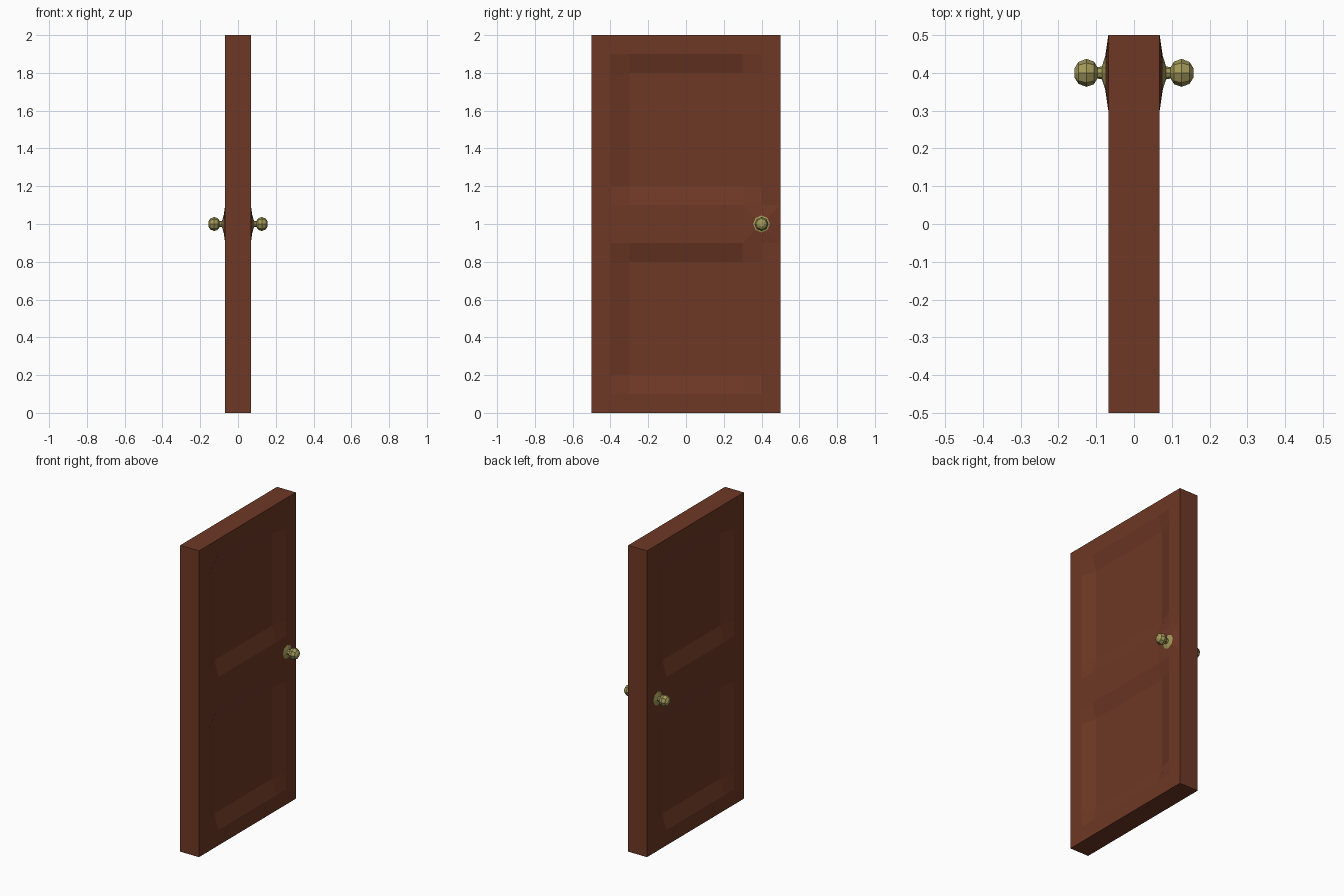
import bpy, bmesh, math

if "Cube" in bpy.data.objects:
    bpy.data.objects.remove(bpy.data.objects["Cube"])

T = 0.068          # half thickness of the door
DEPTH = 0.03       # panel recess
KY, KZ = 0.4, 1.0  # knob position


def material(name, rgb):
    m = bpy.data.materials.new(name)
    m.diffuse_color = (*rgb, 1)
    m.use_nodes = True
    m.node_tree.nodes["Principled BSDF"].inputs["Base Color"].default_value = m.diffuse_color
    return m


wood = material("brown wood", (0.156, 0.04, 0.019))
brass = material("dull brass", (0.36, 0.315, 0.10))


def finish(bm, name, mat):
    bmesh.ops.recalc_face_normals(bm, faces=bm.faces)
    me = bpy.data.meshes.new(name)
    bm.to_mesh(me)
    bm.free()
    me.materials.append(mat)
    ob = bpy.data.objects.new(name, me)
    bpy.context.collection.objects.link(ob)
    return ob


def bridge(bm, a, b):
    n = len(a)
    for i in range(n):
        bm.faces.new((a[i], a[(i + 1) % n], b[(i + 1) % n], b[i]))


# Door slab: a grid per side, inner panel points pushed in
ys = [-0.5, -0.4, -0.3, 0.3, 0.4, 0.5]
zs = [0, 0.1, 0.2, 0.8, 0.9, 1.1, 1.2, 1.8, 1.9, 2.0]
bm = bmesh.new()
rims = []
for s in (-1, 1):
    grid = []
    for z in zs:
        row = []
        for y in ys:
            inner = abs(y) <= 0.3 and z in (0.2, 0.8, 1.2, 1.8)
            row.append(bm.verts.new((s * (T - DEPTH * inner), y, z)))
        grid.append(row)
    for j in range(len(zs) - 1):
        for i in range(len(ys) - 1):
            bm.faces.new((grid[j][i], grid[j][i + 1], grid[j + 1][i + 1], grid[j + 1][i]))
    rims.append(grid[0] + [r[-1] for r in grid[1:-1]] + grid[-1][::-1]
                + [r[0] for r in grid[-2:0:-1]])
bridge(bm, *rims)
finish(bm, "door", wood)


def ring(bm, s, x, r):
    return [bm.verts.new((s * x, KY + r * math.cos(k * math.pi / 4),
                          KZ + r * math.sin(k * math.pi / 4))) for k in range(8)]


# Knob profile: flared base, neck, faceted ball (distance out, radius)
profile = [(0.076, 0.045), (0.085, 0.017), (0.097, 0.015), (0.106, 0.030),
           (0.126, 0.037), (0.147, 0.029), (0.157, 0.013)]

for s, side in ((-1, "left"), (1, "right")):
    # Wooden swelling around the knob: square base narrowing to an octagon
    bm = bmesh.new()
    square = [bm.verts.new((s * T, KY + 0.1 * round(math.cos(k * math.pi / 4)),
                            KZ + 0.1 * round(math.sin(k * math.pi / 4)))) for k in range(8)]
    top = ring(bm, s, *profile[0])
    bridge(bm, square, top)
    bm.faces.new(square)
    bm.faces.new(top)
    finish(bm, side + "_knob_mount", wood)

    # Knob
    bm = bmesh.new()
    rings = [ring(bm, s, x, r) for x, r in profile]
    for a, b in zip(rings, rings[1:]):
        bridge(bm, a, b)
    bm.faces.new(rings[0])
    bm.faces.new(rings[-1])
    finish(bm, side + "_knob", brass)
